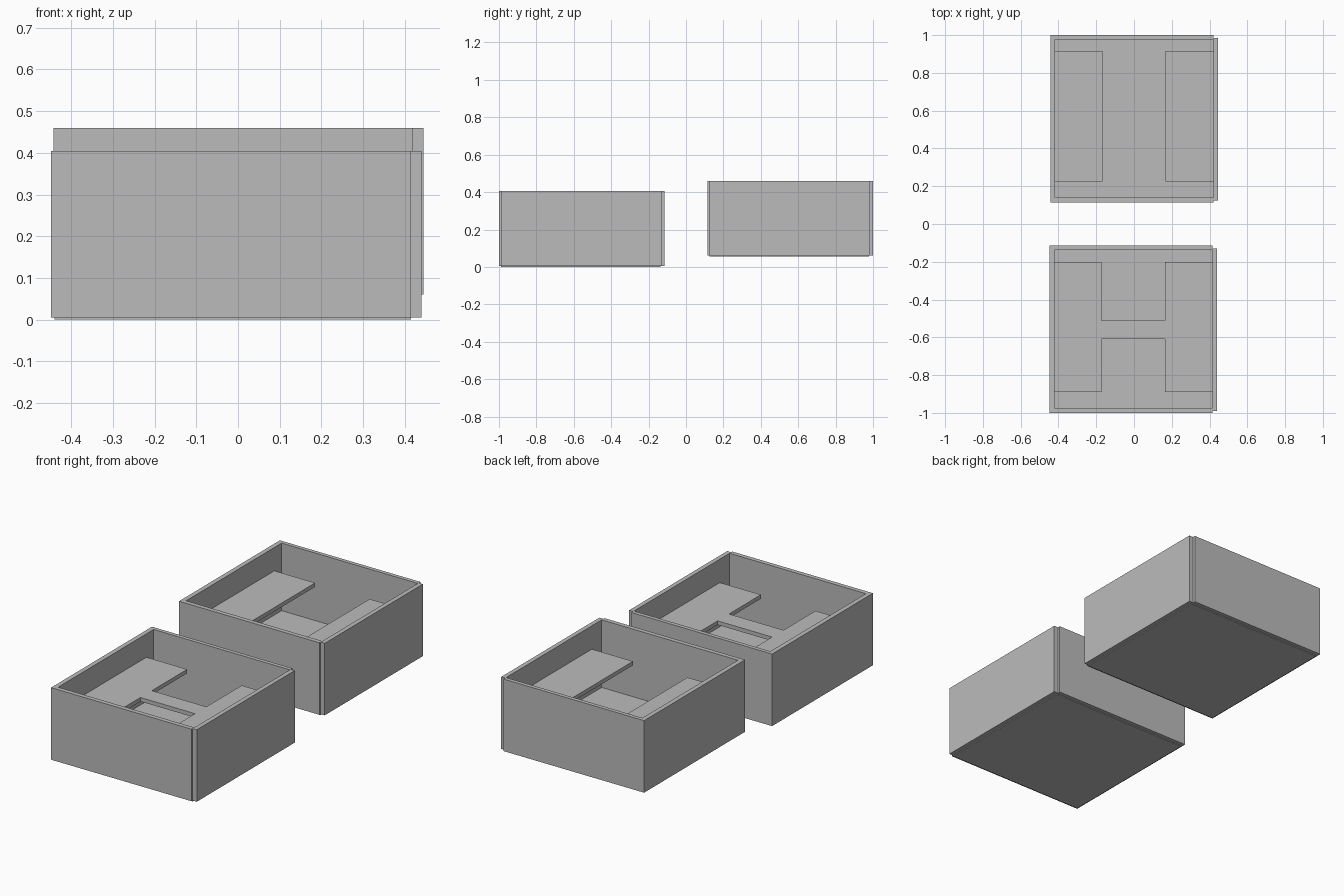
import bpy
import bmesh

cube = bpy.data.objects.get("Cube")
if cube:
    bpy.data.objects.remove(cube, do_unlink=True)

# Single plain grey for every panel
grey = bpy.data.materials.new("plain grey")
grey.use_nodes = True
colour = (0.5, 0.5, 0.5, 1)
grey.diffuse_color = colour
grey.node_tree.nodes["Principled BSDF"].inputs["Base Color"].default_value = colour


def prism(name, outline, bottom, top, offset):
    """Extrude a flat outline upwards into a panel."""
    bm = bmesh.new()
    face = bm.faces.new([bm.verts.new((x, y, bottom)) for x, y in outline])
    grown = bmesh.ops.extrude_face_region(bm, geom=[face])["geom"]
    moved = [v for v in grown if isinstance(v, bmesh.types.BMVert)]
    bmesh.ops.translate(bm, verts=moved, vec=(0, 0, top - bottom))
    bmesh.ops.recalc_face_normals(bm, faces=bm.faces)
    mesh = bpy.data.meshes.new(name)
    bm.to_mesh(mesh)
    bm.free()
    mesh.materials.append(grey)
    obj = bpy.data.objects.new(name, mesh)
    obj.location = offset
    bpy.context.collection.objects.link(obj)


def board(name, x0, x1, y0, y1, bottom, top, offset):
    outline = [(x0, y0), (x1, y0), (x1, y1), (x0, y1)]
    prism(name, outline, bottom, top, offset)


# Outer and inner limits of a tray
LEFT, LEFT_IN, RIGHT_IN, RIGHT = -0.448, -0.422, 0.415, 0.44
FRONT, FRONT_IN, BACK_IN, BACK = -1.0, -0.975, -0.137, -0.115
WALL_LOW, RIM = 0.005, 0.405
FLOOR_TOP = 0.03

# Shelf limits
SHELF_LOW, SHELF_TOP = 0.253, 0.275
SHELF_FRONT, SHELF_BACK = -0.89, -0.2
GAP_L, GAP_R = -0.172, 0.163
BAR_FRONT, BAR_BACK = -0.61, -0.51


def tray(label, offset):
    """Open box: floor and four walls, the +x wall slightly shifted."""
    board(label + "_floor", -0.44, RIGHT_IN, -0.99, BACK_IN, 0, FLOOR_TOP, offset)
    walls = {
        "front_wall": (LEFT, RIGHT_IN, FRONT, FRONT_IN),
        "back_wall": (LEFT, RIGHT_IN, BACK_IN, BACK),
        "right_wall": (LEFT, LEFT_IN, FRONT_IN, BACK_IN),
        "left_wall": (RIGHT_IN, RIGHT, -0.99, -0.13),
    }
    for part, limits in walls.items():
        board(label + "_" + part, *limits, WALL_LOW, RIM, offset)


front_offset = (0, 0, 0)
back_offset = (0.005, 1.115, 0.055)
tray("front_tray", front_offset)
tray("back_tray", back_offset)

# Front tray: one H-shaped shelf with a crossbar
h_outline = [
    (LEFT_IN, SHELF_FRONT), (GAP_L, SHELF_FRONT), (GAP_L, BAR_FRONT),
    (GAP_R, BAR_FRONT), (GAP_R, SHELF_FRONT), (RIGHT_IN, SHELF_FRONT),
    (RIGHT_IN, SHELF_BACK), (GAP_R, SHELF_BACK), (GAP_R, BAR_BACK),
    (GAP_L, BAR_BACK), (GAP_L, SHELF_BACK), (LEFT_IN, SHELF_BACK),
]
prism("front_tray_h_shelf", h_outline, SHELF_LOW, SHELF_TOP, front_offset)

# Back tray: two separate side shelves
for side, x0, x1 in (("right", LEFT_IN, GAP_L), ("left", GAP_R, RIGHT_IN)):
    board("back_tray_" + side + "_shelf", x0, x1, SHELF_FRONT, SHELF_BACK,
          SHELF_LOW, SHELF_TOP, back_offset)
